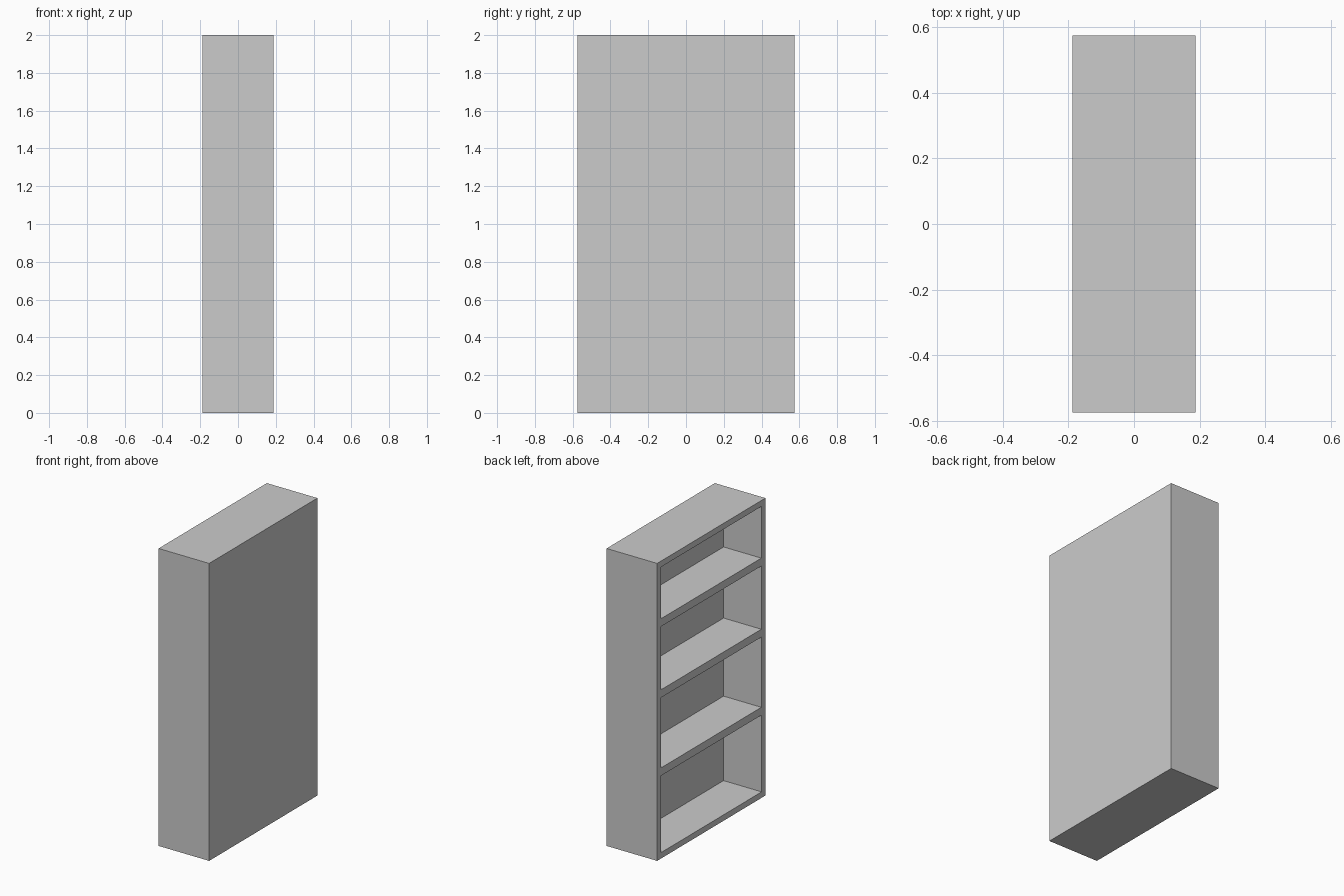
import bpy, bmesh

if "Cube" in bpy.data.objects:
    bpy.data.objects.remove(bpy.data.objects["Cube"])

X, Y, H = 0.188, 0.575, 2.0    # half depth, half width, height
T = 0.04                       # board thickness
BACK = 0.095                   # inner face of the back panel


def box(name, lo, hi):
    bm = bmesh.new()
    bmesh.ops.create_cube(bm, size=1)
    for v in bm.verts:
        v.co = [hi[i] if v.co[i] > 0 else lo[i] for i in range(3)]
    mesh = bpy.data.meshes.new(name)
    bm.to_mesh(mesh)
    bm.free()
    obj = bpy.data.objects.new(name, mesh)
    bpy.context.collection.objects.link(obj)
    return obj


# Case: solid block hollowed from the open (-x) side
case = box("bookcase_case", (-X, -Y, 0), (X, Y, H))
cutter = box("opening_cutter", (-X - 0.1, -Y + T, T), (BACK, Y - T, H - T))
cutter.hide_render = True
cutter.hide_viewport = True
cut = case.modifiers.new("opening", "BOOLEAN")
cut.operation = "DIFFERENCE"
cut.solver = "EXACT"
cut.object = cutter

# Shelves, given by the height of their top faces
for i, top in enumerate((0.608, 1.133, 1.611), 1):
    box(f"shelf_{i}", (-X + 0.002, -Y + T, top - 0.053), (BACK, Y - T, top))
